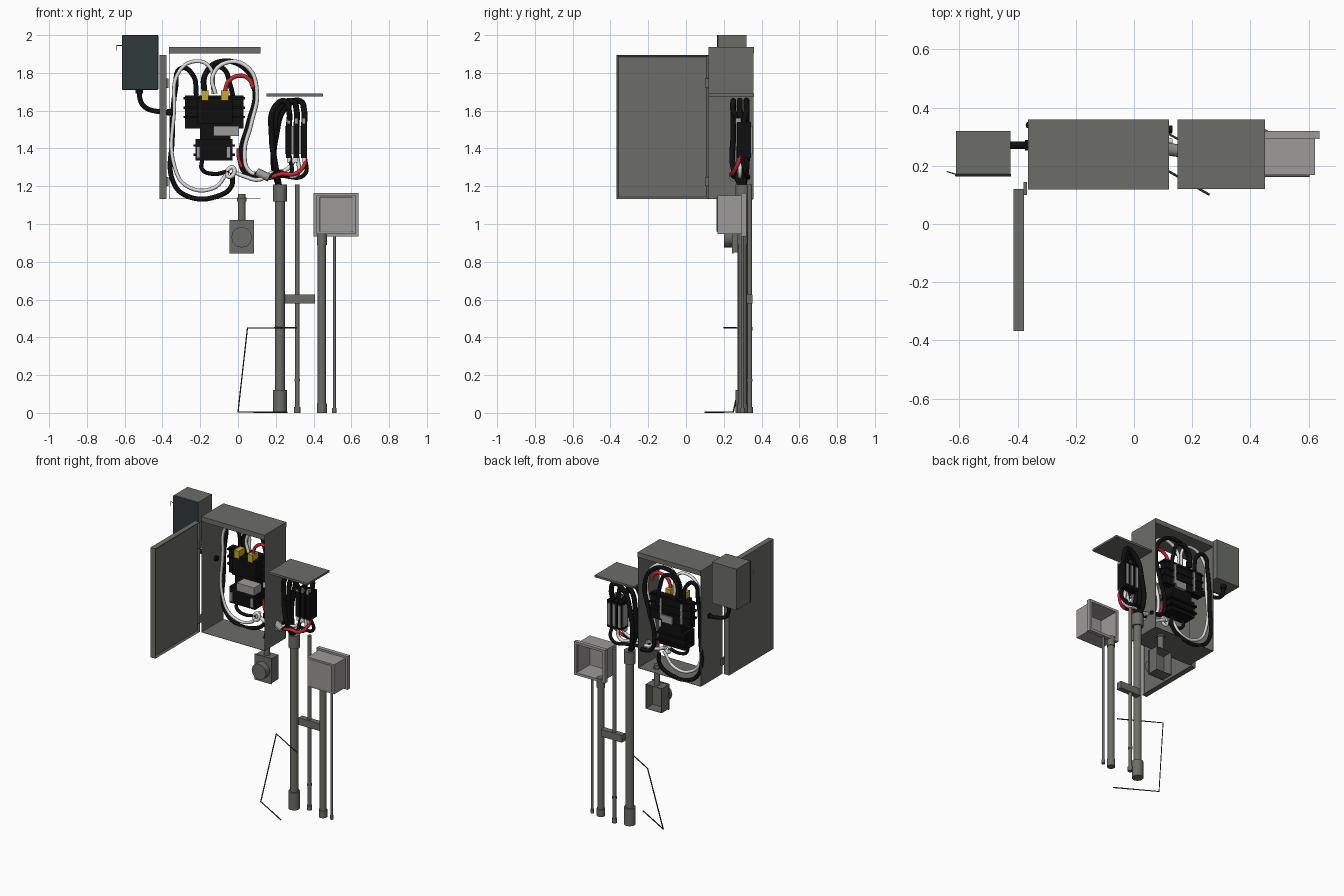
import bpy
import bmesh
from mathutils import Vector, Matrix

default = bpy.data.objects.get("Cube")
if default:
    bpy.data.objects.remove(default)


def material(name, r, g, b):
    m = bpy.data.materials.new(name)
    m.use_nodes = True
    m.diffuse_color = (r, g, b, 1)
    m.node_tree.nodes["Principled BSDF"].inputs["Base Color"].default_value = (r, g, b, 1)
    return m


STEEL = material("grey steel", .15, .155, .135)
SLATE = material("dark slate", .03, .043, .044)
PALE = material("pale grey", .34, .32, .32)
BLACK = material("black", .005, .005, .005)
WHITE = material("white", .75, .75, .75)
RED = material("red", .6, .02, .03)
YELLOW = material("yellow", .6, .4, .02)


def finish(name, bm, mat):
    mesh = bpy.data.meshes.new(name)
    bm.to_mesh(mesh)
    bm.free()
    mesh.materials.append(mat)
    obj = bpy.data.objects.new(name, mesh)
    bpy.context.collection.objects.link(obj)
    return obj


def box(name, x, y, z, mat, open_dirs=(), wall=.004, bevel=0, inset=None):
    """Box from ranges; faces in open_dirs are removed and the rest gets a wall."""
    bm = bmesh.new()
    bmesh.ops.create_cube(bm, size=1)
    for v in bm.verts:
        v.co = [r[0] if c < 0 else r[1] for c, r in zip(v.co, (x, y, z))]
    bm.normal_update()
    if inset:
        face = [f for f in bm.faces if f.normal.dot(Vector(inset)) > .9]
        bmesh.ops.inset_region(bm, faces=face, thickness=.015, depth=-.01)
    if open_dirs:
        gone = [f for f in bm.faces if any(f.normal.dot(Vector(d)) > .9 for d in open_dirs)]
        bmesh.ops.delete(bm, geom=gone, context="FACES")
    obj = finish(name, bm, mat)
    if open_dirs:
        mod = obj.modifiers.new("wall", "SOLIDIFY")
        mod.thickness = wall
        mod.offset = -1
    if bevel:
        mod = obj.modifiers.new("edges", "BEVEL")
        mod.width = bevel
        mod.segments = 2


def rod(name, a, b, r, mat=STEEL, sides=20):
    a, b = Vector(a), Vector(b)
    bm = bmesh.new()
    turn = Vector((0, 0, 1)).rotation_difference(b - a).to_matrix().to_4x4()
    bmesh.ops.create_cone(bm, cap_ends=True, segments=sides, radius1=r, radius2=r,
                          depth=(b - a).length, matrix=Matrix.Translation((a + b) / 2) @ turn)
    for f in bm.faces:
        f.smooth = len(f.verts) == 4
    finish(name, bm, mat)


def cable(name, points, r, mat, y=None, straight=False):
    """Tube through the points; with y given, points are (x, z) pairs."""
    if y is not None:
        points = [(px, y, pz) for px, pz in points]
    curve = bpy.data.curves.new(name, "CURVE")
    curve.dimensions = "3D"
    curve.bevel_depth = r
    curve.bevel_resolution = 2
    curve.resolution_u = 8
    curve.use_fill_caps = True
    spline = curve.splines.new("POLY" if straight else "BEZIER")
    if straight:
        spline.points.add(len(points) - 1)
        for p, co in zip(spline.points, points):
            p.co = (*co, 1)
    else:
        spline.bezier_points.add(len(points) - 1)
        for p, co in zip(spline.bezier_points, points):
            p.co = co
            p.handle_left_type = p.handle_right_type = "AUTO"
    curve.materials.append(mat)
    bpy.context.collection.objects.link(bpy.data.objects.new(name, curve))


FRONT, BACK, RIGHT = (0, -1, 0), (0, 1, 0), (1, 0, 0)

# Main cabinet: open tube with a thick hood, and its open door
box("cabinet_shell", (-.365, .12), (.12, .358), (1.132, 1.935), STEEL, (FRONT, BACK), .003)
box("cabinet_hood", (-.365, .12), (.118, .36), (1.903, 1.937), STEEL)
box("cabinet_door", (-.415, -.378), (-.368, .12), (1.132, 1.895), STEEL, inset=RIGHT)
for i, z in enumerate((1.2, 1.72)):
    box(f"door_hinge_{i}", (-.38, -.368), (.1, .145), (z, z + .05), STEEL)

# Side box with dark cover, wire bail and elbow conduit
box("side_box", (-.612, -.425), (.172, .32), (1.715, 2), STEEL)
box("side_box_cover", (-.615, -.422), (.163, .172), (1.71, 2), SLATE, bevel=.004)
cable("side_box_bail", [(-.61, .17, 1.945), (-.642, .18, 1.945), (-.642, .18, 1.915)],
      .002, STEEL, straight=True)
cable("side_box_conduit", [(-.522, 1.7), (-.518, 1.66), (-.495, 1.62), (-.42, 1.595), (-.35, 1.59)],
      .013, BLACK, .27)
rod("conduit_nut", (-.522, .27, 1.69), (-.522, .27, 1.715), .02, BLACK, 8)
rod("conduit_entry", (-.375, .27, 1.592), (-.345, .27, 1.592), .018, BLACK, 8)

# Switchgear inside the cabinet
box("breaker_back_plate", (-.28, .03), (.3, .345), (1.505, 1.68), BLACK)
box("breaker_body", (-.215, -.03), (.24, .3), (1.53, 1.665), BLACK)
box("breaker_neck", (-.2, -.04), (.25, .335), (1.44, 1.53), BLACK)
box("lower_breaker", (-.225, -.03), (.23, .335), (1.335, 1.45), BLACK)
box("breaker_switch", (-.13, .005), (.17, .25), (1.465, 1.52), PALE)
box("rear_switch", (-.14, -.06), (.335, .355), (1.5, 1.55), PALE)
for i, (z, half) in enumerate(((1.36, .11), (1.41, .11), (1.56, .163), (1.61, .163), (1.66, .163))):
    box(f"breaker_rib_{i}", (-.125 - half, -.125 + half), (.29, .35), (z, z + .012), BLACK)
for i, x in enumerate((-.175, -.07)):
    box(f"yellow_terminal_{i}", (x - .019, x + .019), (.232, .3), (1.655, 1.708), YELLOW)
for i, x in enumerate((-.21, -.05)):
    box(f"breaker_lug_{i}", (x - .01, x + .01), (.22, .235), (1.35, 1.41), PALE)
    box(f"rear_strap_{i}", (x - .008, x + .008), (.345, .353), (1.52, 1.66), PALE)

# Loops of cable inside the cabinet
cable("left_white_cable", [(-.13, 1.69), (-.15, 1.83), (-.22, 1.862), (-.31, 1.81), (-.338, 1.6),
      (-.335, 1.3), (-.27, 1.2), (-.13, 1.19), (-.05, 1.28)], .01, WHITE, .315)
cable("left_black_cable", [(-.22, 1.68), (-.24, 1.79), (-.3, 1.825), (-.33, 1.72), (-.348, 1.45),
      (-.342, 1.22), (-.27, 1.148), (-.1, 1.15), (-.035, 1.2), (-.03, 1.27)], .013, BLACK, .34)
cable("right_white_cable", [(-.12, 1.69), (-.135, 1.78), (-.06, 1.855), (.05, 1.83), (.1, 1.7),
      (.07, 1.53), (.035, 1.38), (.06, 1.28), (.13, 1.26)], .011, WHITE, .285)
cable("right_black_cable", [(-.18, 1.69), (-.175, 1.79), (-.1, 1.858), (.04, 1.82), (.09, 1.7),
      (.055, 1.53), (.015, 1.36), (.04, 1.27), (.13, 1.25)], .014, BLACK, .325)
cable("rear_black_cable", [(-.18, 1.69), (-.16, 1.81), (-.09, 1.83), (-.04, 1.73), (-.02, 1.6)],
      .013, BLACK, .345)
cable("red_cable", [(-.07, 1.7), (-.05, 1.755), (.01, 1.785), (.06, 1.765), (.08, 1.72)], .011, RED, .265)
cable("lower_red_cable", [(0, 1.4), (.003, 1.35), (.02, 1.3)], .009, RED, .28)
cable("lower_black_cable", [(-.19, 1.34), (-.19, 1.29), (-.13, 1.265), (-.05, 1.28)], .011, BLACK, .26)
cable("lower_white_cable", [(-.06, 1.28), (-.03, 1.3), (-.02, 1.27), (-.05, 1.25), (-.06, 1.28)],
      .011, WHITE, .26)

# Crossing cables and terminal rack under the small roof
box("rack_roof", (.15, .45), (.12, .36), (1.676, 1.69), STEEL)
box("rack_plate", (.25, .36), (.285, .335), (1.37, 1.52), PALE)
rod("cable_sleeve", (.1, .26, 1.275), (.165, .25, 1.245), .022, PALE, 10)
for i, mat in enumerate((BLACK, WHITE, BLACK)):
    x, y = .27 + i * .04, .25 + i * .035
    cable(f"crossing_cable_{i}", [(.09, .27, 1.27), (.14, .26, 1.245), (.22, y, 1.275 - i * .01),
          (x, y, 1.26), (x + .005, .29, 1.36)], .011, mat)
    cable(f"riser_cable_{i}", [(.222, .3, 1.18), (.2 - i * .005, y, 1.3), (.178 + i * .012, y, 1.47),
          (.195 + i * .03, y, 1.62), (x - .02, y, 1.65), (x, y, 1.6), (x, .3, 1.52)], .016, BLACK)
    box(f"rack_block_{i}", (x - .017, x + .014), (.27, .345), (1.35, 1.54), BLACK)
    box(f"rack_rear_bar_{i}", (x - .011, x + .008), (.345, .352), (1.37, 1.52), PALE)
    box(f"rack_lug_{i}", (x - .01, x + .008), (.262, .29), (1.53, 1.56), PALE)
    box(f"rack_foot_{i}", (x - .01, x + .008), (.27, .29), (1.325, 1.355), WHITE)
cable("outer_red_cable", [(.18, .25, 1.25), (.23, .24, 1.265), (.3, .245, 1.265), (.35, .27, 1.31),
      (.355, .29, 1.36)], .011, RED)
cable("outer_white_cable", [(-.03, .27, 1.28), (.04, .26, 1.25), (.11, .25, 1.235), (.18, .26, 1.27),
      (.26, .27, 1.29), (.31, .29, 1.36)], .011, WHITE)

# Outlet box hanging under the cabinet
box("outlet_box", (-.04, .082), (.25, .325), (.848, 1.018), STEEL, (BACK,))
box("outlet_rim", (-.044, .086), (.243, .251), (.844, 1.022), STEEL)
rod("outlet_cover", (.02, .2, .93), (.02, .245, .93), .055, STEEL, 12)
rod("outlet_stub", (.02, .29, 1.015), (.02, .29, 1.16), .02)
rod("outlet_stub_nut", (.02, .29, 1.12), (.02, .29, 1.14), .026, STEEL, 8)

# Upright pipes: x, y, radius, height, coupling radius, base and top coupling lengths
PIPES = {
    "main_pipe": (.222, .3, .027, 1.2, .037, .12, .08),
    "slim_pipe": (.314, .337, .012, 1.21, .017, .03, 0),
    "meter_pipe": (.444, .3, .022, .95, .027, .05, .06),
    "ground_pipe": (.51, .3, .008, .94, .012, .025, 0),
}
for name, (x, y, r, height, big, base, top) in PIPES.items():
    rod(name, (x, y, 0), (x, y, height), r)
    rod(name + "_base", (x, y, 0), (x, y, base), big)
    if top:
        rod(name + "_top", (x, y, height - top), (x, y, height + .008), big)
rod("slim_pipe_joint", (.314, .337, .165), (.314, .337, .18), .015)
box("pipe_brace", (.245, .407), (.315, .353), (.578, .628), STEEL)

# Meter box, hollow at the back, with a wider rear frame
box("meter_box", (.415, .622), (.168, .305), (.947, 1.152), PALE, (BACK,), .005)
box("meter_panel", (.432, .606), (.162, .168), (.958, 1.142), PALE, bevel=.003)
for name, x, z in (("left", (.62, .638), (.935, 1.165)), ("right", (.4, .418), (.935, 1.165)),
                   ("top", (.418, .62), (1.148, 1.165)), ("bottom", (.418, .62), (.935, .952))):
    box(f"meter_frame_{name}", x, (.292, .32), z, PALE)

# Bent wire beside the main pipe
cable("ground_wire", [(.26, .1, .004), (0, .25, .004), (.05, .35, .45), (.31, .2, .45)],
      .004, SLATE, straight=True)

# Turn the cables into meshes
for obj in [o for o in bpy.context.collection.objects if o.type == "CURVE"]:
    mesh = bpy.data.meshes.new_from_object(obj.evaluated_get(bpy.context.evaluated_depsgraph_get()))
    name = obj.name
    bpy.data.objects.remove(obj)
    bpy.context.collection.objects.link(bpy.data.objects.new(name, mesh))
